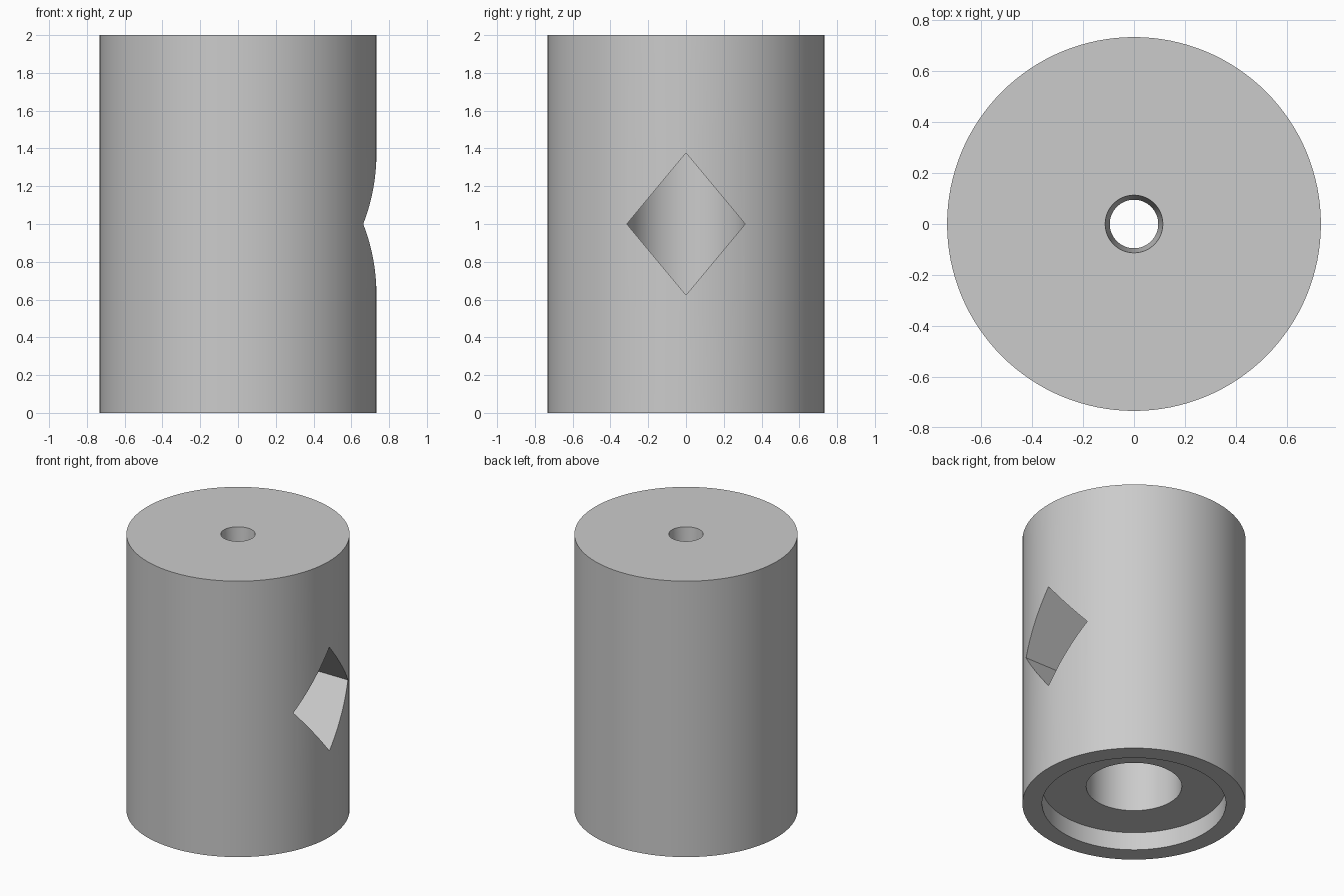
import bpy, bmesh, math

cube = bpy.data.objects.get("Cube")
if cube:
    bpy.data.objects.remove(cube, do_unlink=True)

SEGMENTS = 128

grey = bpy.data.materials.new("light grey")
grey.use_nodes = True
colour = (0.6, 0.6, 0.6, 1)
grey.diffuse_color = colour
grey.node_tree.nodes["Principled BSDF"].inputs["Base Color"].default_value = colour


def make_object(name, bm):
    bmesh.ops.recalc_face_normals(bm, faces=bm.faces)
    mesh = bpy.data.meshes.new(name)
    bm.to_mesh(mesh)
    bm.free()
    mesh.materials.append(grey)
    obj = bpy.data.objects.new(name, mesh)
    bpy.context.collection.objects.link(obj)
    return obj


def lathe(name, profile):
    """Revolve a closed (radius, z) outline around the z axis."""
    bm = bmesh.new()
    rings = []
    for r, z in profile:
        angles = [2 * math.pi * i / SEGMENTS for i in range(SEGMENTS)]
        rings.append([bm.verts.new((r * math.cos(a), r * math.sin(a), z)) for a in angles])
    for a, b in zip(rings, rings[1:] + rings[:1]):
        for i in range(SEGMENTS):
            j = (i + 1) % SEGMENTS
            bm.faces.new((a[i], a[j], b[j], b[i]))
    return make_object(name, bm)


# Cylinder body: bottom recess, wide bore and narrow tapered hole in the top
body = lathe("cylinder_body", [
    (0.733, 0), (0.733, 2), (0.113, 2), (0.095, 1.75),
    (0.314, 1.75), (0.314, 0.13), (0.604, 0.13), (0.604, 0)])

# Diamond window through the +x wall into the bore
bm = bmesh.new()
outline = [(0.313, 1), (0, 1.376), (-0.313, 1), (0, 0.624)]
inner = bm.faces.new([bm.verts.new((0, y, z)) for y, z in outline])
extruded = bmesh.ops.extrude_face_region(bm, geom=[inner])["geom"]
bmesh.ops.translate(bm, vec=(1, 0, 0),
                    verts=[v for v in extruded if isinstance(v, bmesh.types.BMVert)])
cutter = make_object("window_cutter", bm)
cutter.hide_render = True

cut = body.modifiers.new("window", 'BOOLEAN')
cut.operation = 'DIFFERENCE'
cut.solver = 'EXACT'
cut.object = cutter

# Bake the cut, remove the helper and smooth the round walls
bpy.ops.object.select_all(action='DESELECT')
bpy.context.view_layer.objects.active = body
body.select_set(True)
bpy.ops.object.modifier_apply(modifier=cut.name)
bpy.data.objects.remove(cutter, do_unlink=True)
bpy.ops.object.shade_smooth_by_angle(angle=math.radians(30))
